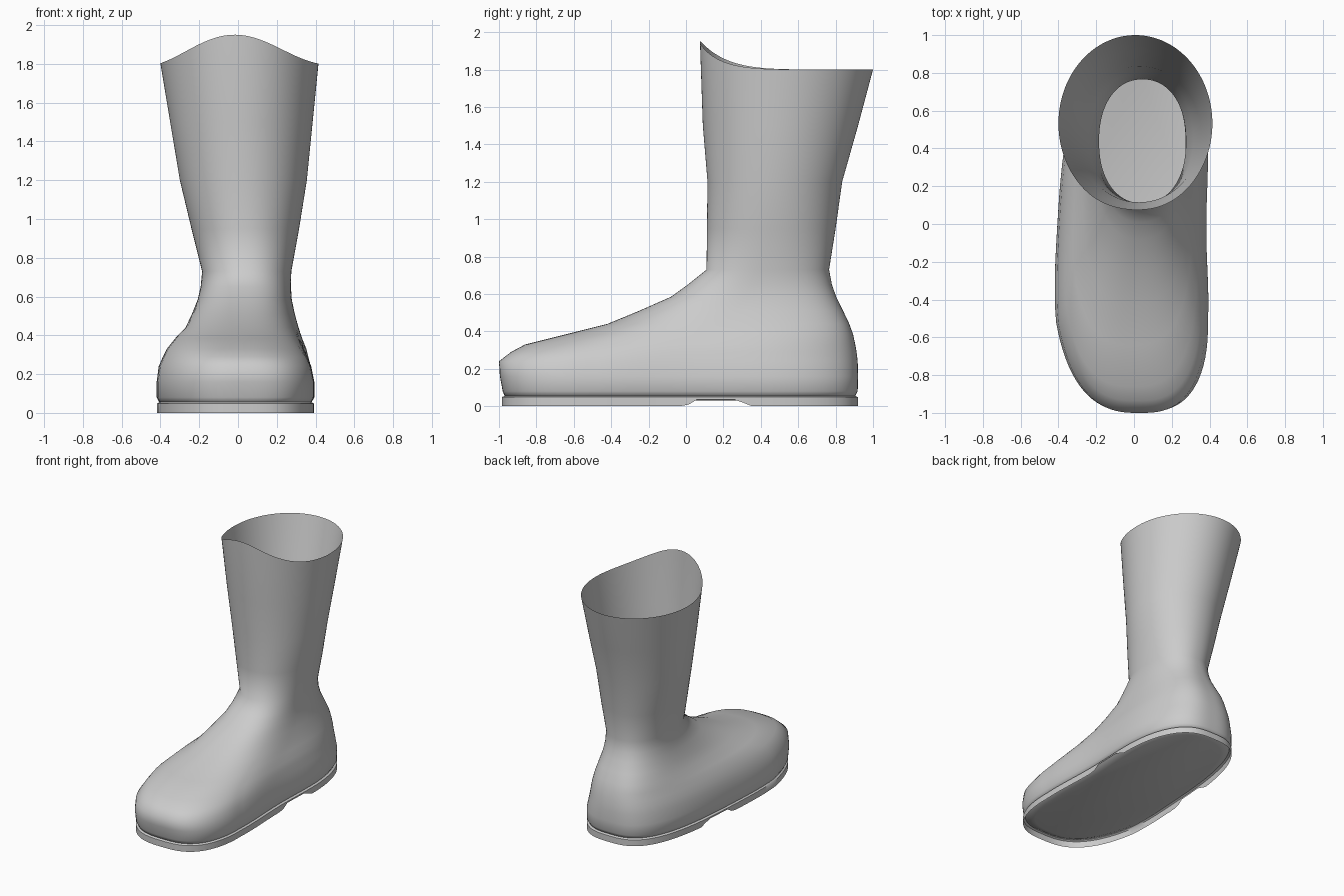
import bpy, bmesh
from math import sin, cos, pi

N = 128


def ring(z, yf, yb, lball, rball, lheel, rheel, n, waist=0.0):
    """Superellipse outline whose width blends from the ball of the foot to the heel."""
    pts = []
    for i in range(N):
        t = 2 * pi * i / N
        s, c = sin(t), -cos(t)
        r = (abs(s) ** n + abs(c) ** n) ** (-1 / n)
        u = (1 + r * c) / 2
        w = u * u * (3 - 2 * u)
        left = lball + (lheel - lball) * w
        right = rball + (rheel - rball) * w - waist * (4 * u * (1 - u)) ** 4
        x = (left + right) / 2 + r * s * (right - left) / 2
        x += waist * max(0, 1 - 4 * u)      # tip leans to the inner side
        pts.append([x, yf + (yb - yf) * u, z])
    return pts


def loft(name, rings, cap_bottom=False):
    bm = bmesh.new()
    rows = [[bm.verts.new(p) for p in r] for r in rings]
    for a, b in zip(rows, rows[1:]):
        for i in range(N):
            j = (i + 1) % N
            bm.faces.new((a[i], a[j], b[j], b[i]))
    if cap_bottom:
        bm.faces.new(rows[0][::-1])
    me = bpy.data.meshes.new(name)
    bm.to_mesh(me)
    bm.free()
    ob = bpy.data.objects.new(name, me)
    bpy.context.collection.objects.link(ob)
    bpy.ops.object.select_all(action='DESELECT')
    ob.select_set(True)
    bpy.context.view_layer.objects.active = ob
    bpy.ops.object.shade_smooth_by_angle(angle=1.0)
    return ob


# Boot upper: z, front y, back y, ball left/right, heel left/right, squareness, waist
levels = [
    (0.030, -0.90, 0.84, -0.38, 0.35, -0.30, 0.35, 2.9, 0.04),
    (0.055, -0.97, 0.905, -0.432, 0.41, -0.355, 0.405, 2.9, 0.04),
    (0.08, -0.98, 0.918, -0.445, 0.425, -0.37, 0.42, 2.9, 0.04),
    (0.16, -0.995, 0.92, -0.445, 0.425, -0.37, 0.42, 2.9, 0.04),
    (0.24, -1.00, 0.918, -0.435, 0.41, -0.36, 0.405, 2.8, 0.04),
    (0.29, -0.935, 0.912, -0.41, 0.38, -0.345, 0.39, 2.8, 0.03),
    (0.33, -0.86, 0.905, -0.39, 0.345, -0.325, 0.38, 2.8, 0.02),
    (0.385, -0.64, 0.893, -0.34, 0.305, -0.295, 0.355, 2.8, 0.01),
    (0.44, -0.42, 0.873, -0.275, 0.28, -0.265, 0.33, 2.8),
    (0.51, -0.25, 0.84, -0.24, 0.265, -0.235, 0.31, 2.6),
    (0.585, -0.08, 0.803, -0.205, 0.26, -0.21, 0.29, 2.4),
    (0.65, 0.01, 0.78, -0.19, 0.265, -0.195, 0.28, 2.3),
    (0.73, 0.11, 0.765, -0.185, 0.275, -0.185, 0.275, 2.2),
    (0.95, 0.112, 0.80, -0.24, 0.315, -0.24, 0.315, 2.1),
    (1.20, 0.115, 0.835, -0.30, 0.355, -0.30, 0.355, 2.0),
    (1.50, 0.09, 0.92, -0.35, 0.385, -0.35, 0.385, 2.0),
    (1.80, 0.065, 1.00, -0.40, 0.415, -0.40, 0.415, 2.0),
]
rings = [ring(*lv) for lv in levels]

# Raised peak at the front of the open cuff, leaning slightly back
for i, p in enumerate(rings[-1]):
    f = ((1 + cos(2 * pi * i / N + 0.06)) / 2) ** 7
    p[2] += 0.15 * f
    p[1] += 0.01 * f ** 4
loft("boot_upper", rings, cap_bottom=True)


# Sole rim: hollow underneath, lifted under the arch
def arch(y):
    return 0.037 * max(0.0, min(1.0, y / 0.06, (0.34 - y) / 0.07))


foot = (-0.985, 0.92, -0.442, 0.424, -0.37, 0.42, 2.9, 0.04)
bottom = ring(0, *foot)
for p in bottom:
    p[2] = arch(p[1])
middle = ring(0.048, *foot)
top = ring(0.055, -0.97, 0.905, -0.432, 0.41, -0.355, 0.405, 2.9, 0.04)
loft("sole_rim", [bottom, middle, top])
